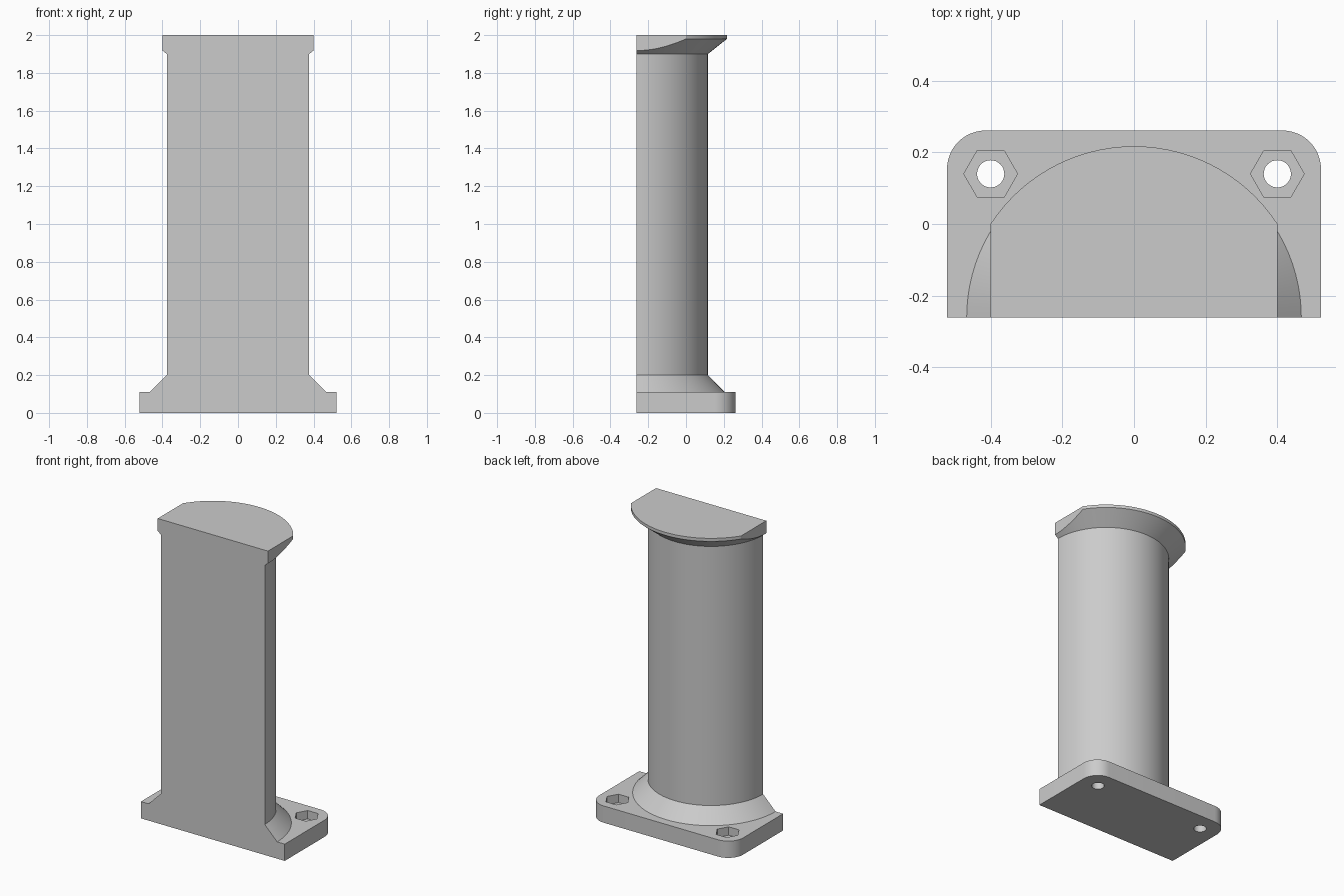
import bpy, bmesh, math
from mathutils import Matrix

if "Cube" in bpy.data.objects:
    bpy.data.objects.remove(bpy.data.objects["Cube"], do_unlink=True)

FRONT, BACK, HALF_W, CORNER = -0.261, 0.261, 0.522, 0.108

grey = bpy.data.materials.new("light grey")
grey.use_nodes = True
colour = (0.6, 0.6, 0.6, 1)
grey.diffuse_color = colour
grey.node_tree.nodes["Principled BSDF"].inputs["Base Color"].default_value = colour


def add_mesh(name, bm):
    bmesh.ops.recalc_face_normals(bm, faces=bm.faces)
    mesh = bpy.data.meshes.new(name)
    bm.to_mesh(mesh)
    bm.free()
    mesh.materials.append(grey)
    obj = bpy.data.objects.new(name, mesh)
    bpy.context.collection.objects.link(obj)
    return obj


def box(name, x0, x1, y0, y1, z0, z1):
    bm = bmesh.new()
    centre = ((x0 + x1) / 2, (y0 + y1) / 2, (z0 + z1) / 2)
    size = (x1 - x0, y1 - y0, z1 - z0)
    bmesh.ops.create_cube(bm, size=1, matrix=Matrix.LocRotScale(centre, None, size))
    return add_mesh(name, bm)


def prism(name, x, y, z0, z1, radius, sides):
    bm = bmesh.new()
    turn = Matrix.Rotation(math.pi / 2, 4, "Z")
    place = Matrix.Translation((x, y, (z0 + z1) / 2)) @ turn
    if sides == 6:  # a corner of the hexagon points along x
        place = Matrix.Translation((x, y, (z0 + z1) / 2)) @ Matrix.Rotation(math.pi / 2, 4, "Z")
    bmesh.ops.create_cone(bm, cap_ends=True, segments=sides, radius1=radius,
                          radius2=radius, depth=z1 - z0, matrix=place)
    return add_mesh(name, bm)


def lathe(name, profile, y, sides):
    bm = bmesh.new()
    rings = [[bm.verts.new((r * math.cos(math.tau * i / sides),
                            y + r * math.sin(math.tau * i / sides), z))
              for i in range(sides)] for r, z in profile]
    for low, high in zip(rings, rings[1:]):
        for i in range(sides):
            j = (i + 1) % sides
            bm.faces.new((low[i], low[j], high[j], high[i]))
    bm.faces.new(rings[0])
    bm.faces.new(rings[-1])
    return add_mesh(name, bm)


def combine(target, other, operation):
    mod = target.modifiers.new(operation.lower(), "BOOLEAN")
    mod.operation, mod.object, mod.solver = operation, other, "EXACT"
    bpy.context.view_layer.objects.active = target
    bpy.ops.object.modifier_apply(modifier=mod.name)
    bpy.data.objects.remove(other, do_unlink=True)


# Round column with flared foot and flared head, halved later
pillar = lathe("pillar", [(0.467, 0.05), (0.467, 0.11), (0.377, 0.2),
                          (0.377, 1.9), (0.478, 1.98), (0.478, 2.0)], FRONT, 96)

# Flat sides on the head
for side in (-1, 1):
    x0, x1 = sorted((side * 0.4, side * 0.8))
    combine(pillar, box("head_trim", x0, x1, -1, 1, 1.8, 2.2), "DIFFERENCE")

# Foot plate with rounded back corners
bm = bmesh.new()
outline = [(HALF_W, -0.6)]
for start, sx in ((0, 1), (90, -1)):
    for k in range(13):
        a = math.radians(start + 90 * k / 12)
        outline.append((sx * (HALF_W - CORNER) + CORNER * math.cos(a),
                        BACK - CORNER + CORNER * math.sin(a)))
outline.append((-HALF_W, -0.6))
floor = bm.faces.new([bm.verts.new((x, y, 0)) for x, y in outline])
raised = bmesh.ops.extrude_face_region(bm, geom=[floor])["geom"]
bmesh.ops.translate(bm, vec=(0, 0, 0.11),
                    verts=[v for v in raised if isinstance(v, bmesh.types.BMVert)])
combine(pillar, add_mesh("foot_plate", bm), "UNION")

# Bolt holes with hexagonal nut pockets
for x in (-0.4, 0.4):
    combine(pillar, prism("bolt_hole", x, 0.14, -0.1, 0.2, 0.038, 32), "DIFFERENCE")
    combine(pillar, prism("nut_pocket", x, 0.14, 0.055, 0.2, 0.075, 6), "DIFFERENCE")

# Flat front
combine(pillar, box("front_trim", -1, 1, -1.2, FRONT, -0.5, 2.5), "DIFFERENCE")

bpy.ops.object.select_all(action="DESELECT")
pillar.select_set(True)
bpy.context.view_layer.objects.active = pillar
bpy.ops.object.shade_smooth_by_angle(angle=math.radians(25))
